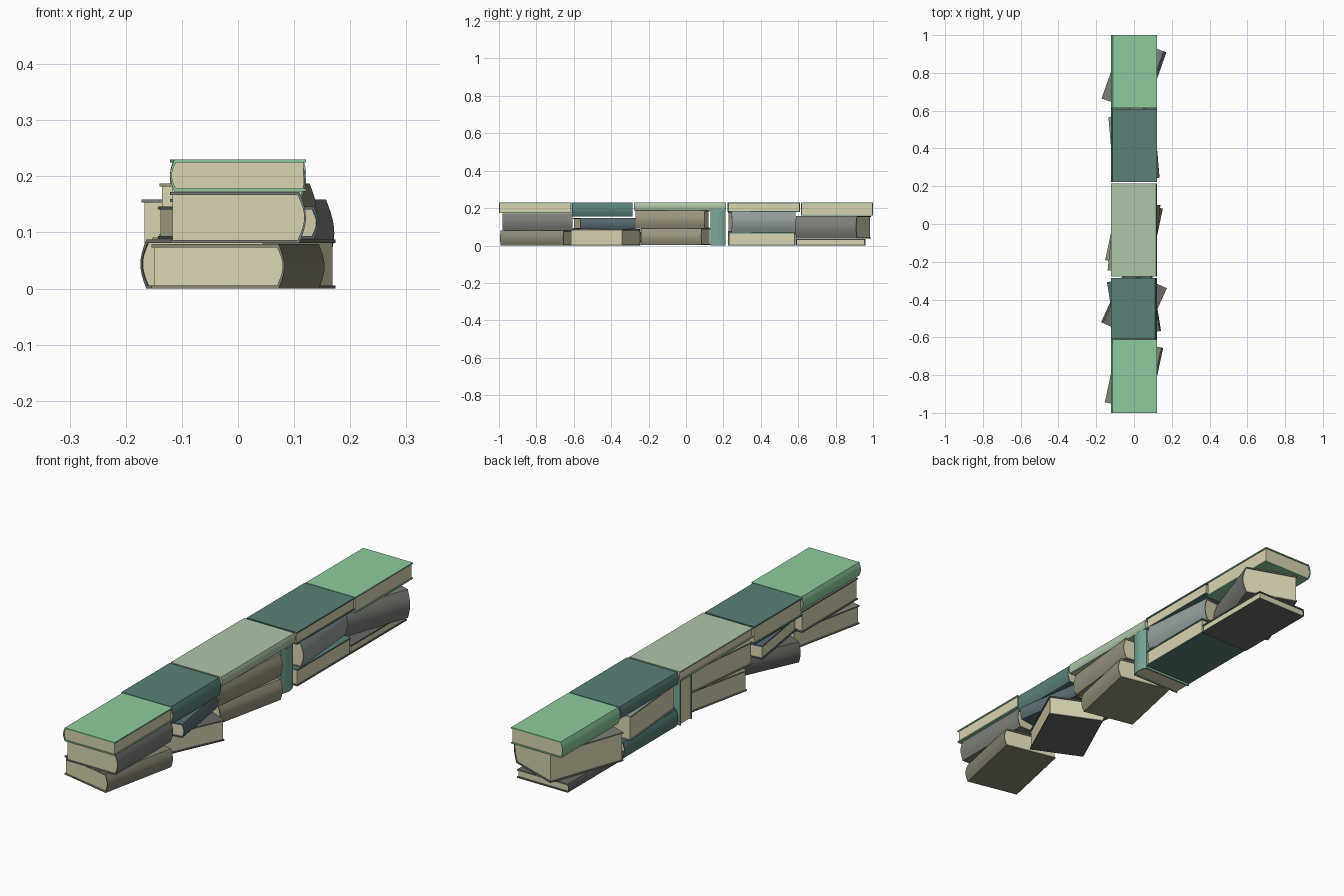
import bpy, bmesh, math

if "Cube" in bpy.data.objects:
    bpy.data.objects.remove(bpy.data.objects["Cube"])

def material(name, rgb):
    m = bpy.data.materials.new(name)
    m.diffuse_color = (*rgb, 1)
    m.use_nodes = True
    m.node_tree.nodes["Principled BSDF"].inputs["Base Color"].default_value = m.diffuse_color
    return m

COL = {
    "green": (0.27, 0.60, 0.34), "teal": (0.10, 0.22, 0.19), "pale": (0.43, 0.57, 0.40),
    "grey": (0.20, 0.21, 0.19), "olive": (0.25, 0.24, 0.17), "tan": (0.32, 0.30, 0.21),
    "slate": (0.10, 0.15, 0.17), "steel": (0.30, 0.35, 0.34), "jade": (0.19, 0.40, 0.31),
    "charcoal": (0.14, 0.14, 0.13), "paper": (0.70, 0.66, 0.44),
}
MAT = {k: material(k, v) for k, v in COL.items()}
BOARD, SKIN, INSET, SEGS = 0.0055, 0.003, 0.004, 10

def extrude_profile(name, pts, half, mat):
    """Closed (x, z) outline extruded along y from -half to half."""
    bm = bmesh.new()
    face = bm.faces.new([bm.verts.new((x, -half, z)) for x, z in pts])
    ext = bmesh.ops.extrude_face_region(bm, geom=[face])
    bmesh.ops.translate(bm, vec=(0, 2 * half, 0),
                        verts=[v for v in ext["geom"] if isinstance(v, bmesh.types.BMVert)])
    bmesh.ops.recalc_face_normals(bm, faces=bm.faces)
    me = bpy.data.meshes.new(name)
    bm.to_mesh(me)
    bm.free()
    me.materials.append(MAT[mat])
    ob = bpy.data.objects.new(name, me)
    bpy.context.collection.objects.link(ob)
    bpy.ops.object.select_all(action='DESELECT')
    ob.select_set(True)
    bpy.context.view_layer.objects.active = ob
    bpy.ops.object.shade_smooth_by_angle(angle=math.radians(30))
    return ob

def arc(x0, bulge, z0, z1):
    """Rounded spine curve from z0 to z1, bulging toward +x."""
    return [(x0 + bulge * math.sin(math.pi * i / SEGS),
             z0 + (z1 - z0) * i / SEGS) for i in range(SEGS + 1)]

def book(name, colour, length, thick, loc, turn=0, spine=1, upright=False, width=0.242):
    """Book with rounded spine on the +x (1) or -x (-1) side; turn is clockwise degrees."""
    w, bulge = width / 2, 0.13 * thick
    xs = w - bulge
    outer = arc(xs, bulge, 0, thick)
    inner = arc(xs - SKIN, bulge, BOARD, thick - BOARD)
    cover = [(-w, 0)] + outer + [(-w, thick), (-w, thick - BOARD)] + inner[::-1] + [(-w, BOARD)]
    pages = [(-w + INSET, BOARD)] + inner + [(-w + INSET, thick - BOARD)]
    for part, pts, half, mat in (("cover", cover, length / 2, colour),
                                 ("pages", pages, length / 2 - INSET, "paper")):
        pts = [(x * spine, z) for x, z in pts]
        ob = extrude_profile(f"{name}_{part}", pts, half, mat)
        ob.location = loc
        ob.rotation_euler = (math.pi / 2 if upright else 0, 0, -math.radians(turn))

# Top row of books, edge to edge
book("top_book_1", "green", 0.388, 0.057, (0, -0.806, 0.173), spine=-1)
book("top_book_2", "teal", 0.324, 0.076, (0, -0.447, 0.154))
book("top_book_3", "pale", 0.492, 0.042, (0, -0.032, 0.188))
book("top_book_4", "teal", 0.388, 0.052, (0, 0.416, 0.178), spine=-1)
book("top_book_5", "green", 0.386, 0.069, (0, 0.807, 0.161), spine=-1)

# First stack
book("stack_1_middle", "grey", 0.372, 0.091, (0, -0.794, 0.081))
book("stack_1_bottom", "olive", 0.345, 0.079, (0, -0.80, 0), 12)
# Second stack
book("stack_2_middle", "slate", 0.30, 0.058, (0, -0.437, 0.088), -9)
book("stack_2_bottom", "charcoal", 0.308, 0.087, (0, -0.43, 0), 24.5, -1)
# Third stack
book("stack_3_middle", "tan", 0.372, 0.095, (0, -0.073, 0.092), 6)
book("stack_3_bottom", "tan", 0.33, 0.088, (0, -0.055, 0.003), 12)
# Upright book supporting the long top book
book("upright_book", "jade", 0.187, 0.08, (0, 0.212, 0.0935), upright=True)
# Fourth stack
book("stack_4_middle", "steel", 0.342, 0.105, (0, 0.405, 0.073), -5)
book("stack_4_bottom", "teal", 0.36, 0.071, (0, 0.405, 0), 0, -1)
# Fifth stack
book("stack_5_middle", "grey", 0.345, 0.122, (0, 0.787, 0.037), 19.5)
book("stack_5_bottom", "charcoal", 0.372, 0.036, (0, 0.773, 0), 0, -1)
